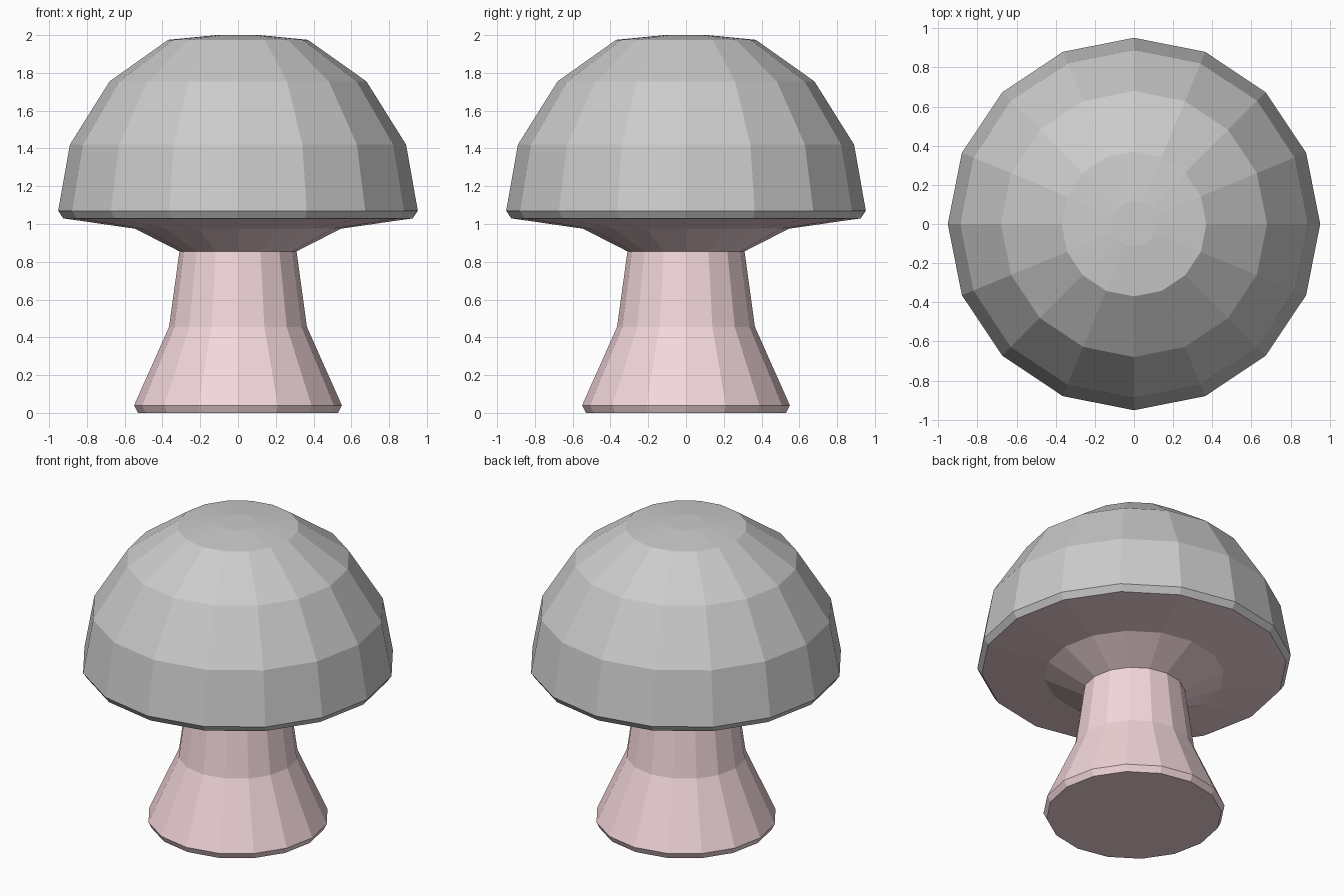
import bpy, bmesh
from math import cos, sin, tau

if "Cube" in bpy.data.objects:
    bpy.data.objects.remove(bpy.data.objects["Cube"])

SIDES = 16


def lathe(name, profile, cap_start=False, cap_end=False, color=None):
    """Revolve (radius, z) points, listed bottom to top, around z."""
    bm = bmesh.new()
    rings = [[bm.verts.new((r * cos(tau * i / SIDES), r * sin(tau * i / SIDES), z))
              for i in range(SIDES)] for r, z in profile]
    for a, b in zip(rings, rings[1:]):
        for i in range(SIDES):
            j = (i + 1) % SIDES
            bm.faces.new((a[i], a[j], b[j], b[i]))
    if cap_start:
        bm.faces.new(rings[0][::-1])
    if cap_end:
        bm.faces.new(rings[-1])
    mesh = bpy.data.meshes.new(name)
    bm.to_mesh(mesh)
    bm.free()
    obj = bpy.data.objects.new(name, mesh)
    bpy.context.collection.objects.link(obj)
    if color:
        mat = bpy.data.materials.new(name + "_color")
        mat.diffuse_color = color
        mat.use_nodes = True
        mat.node_tree.nodes["Principled BSDF"].inputs["Base Color"].default_value = mat.diffuse_color
        mesh.materials.append(mat)
    return obj


# Flared stem that spreads into the underside of the cap
lathe("mushroom_stem",
      [(0.53, 0), (0.55, 0.04), (0.365, 0.455), (0.31, 0.855),
       (0.545, 0.975), (0.925, 1.03)],
      cap_start=True, color=(0.9, 0.68, 0.71, 1))

# Domed cap, sharing its lower rim with the stem's underside
lathe("mushroom_cap",
      [(0.925, 1.03), (0.952, 1.07), (0.89, 1.42), (0.68, 1.755),
       (0.37, 1.975), (0.115, 2.0)],
      cap_end=True)
